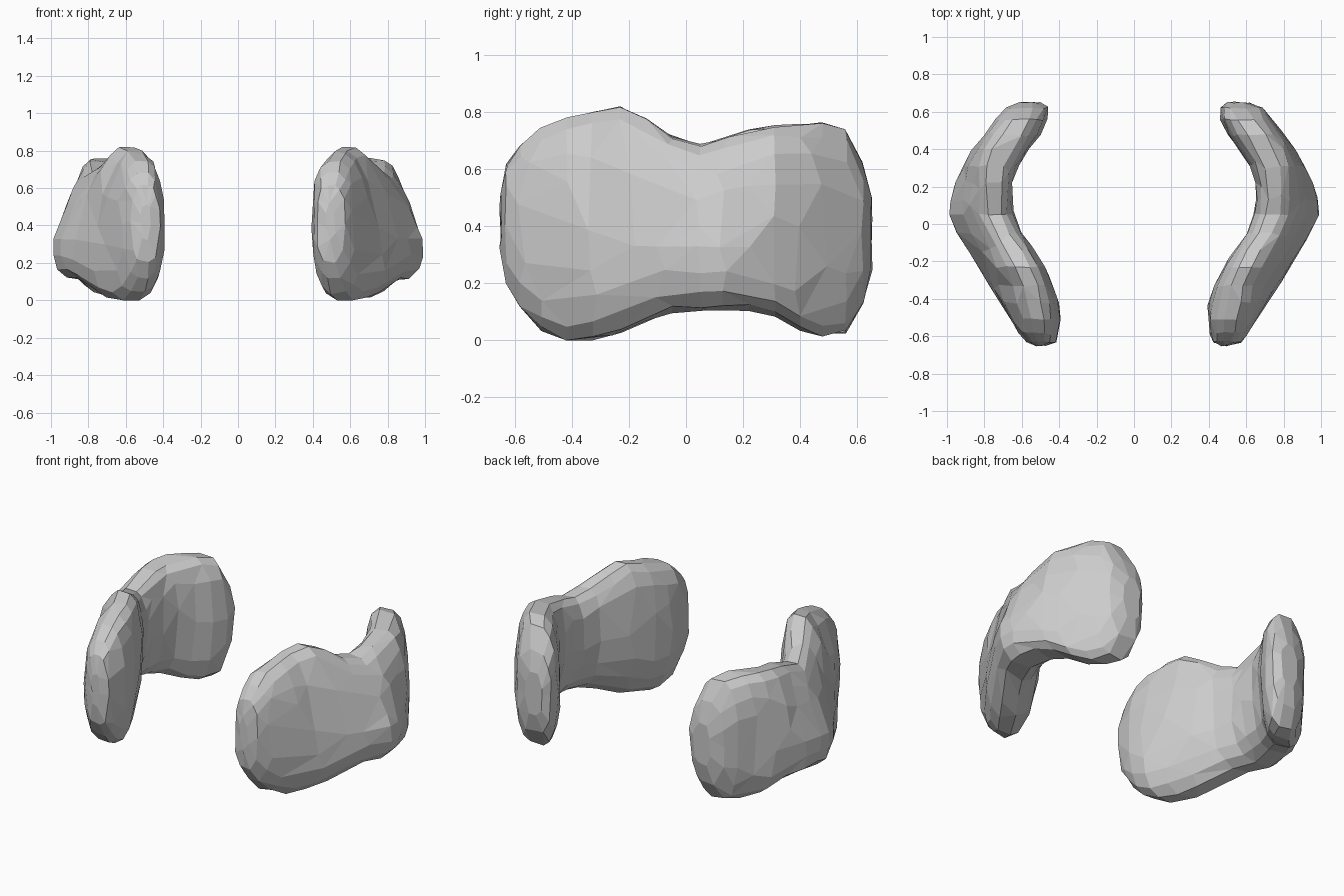
import bpy, bmesh, math, random

# Cross-sections along y: (y, z_low, z_high, x_inner, x_outer, inward lean of outer wall, squareness)
STATIONS = [
    (-0.65, 0.32, 0.52, 0.47, 0.52, 0.00, 0.8),
    (-0.63, 0.20, 0.62, 0.42, 0.575, 0.00, 0.8),
    (-0.58, 0.12, 0.68, 0.405, 0.615, 0.00, 0.75),
    (-0.51, 0.04, 0.74, 0.392, 0.66, 0.01, 0.75),
    (-0.42, 0.00, 0.775, 0.40, 0.715, 0.02, 0.75),
    (-0.33, 0.00, 0.80, 0.43, 0.775, 0.05, 0.75),
    (-0.23, 0.03, 0.82, 0.48, 0.835, 0.06, 0.75),
    (-0.14, 0.07, 0.77, 0.535, 0.89, 0.07, 0.72),
    (-0.05, 0.10, 0.71, 0.60, 0.945, 0.07, 0.7),
    (0.05, 0.105, 0.685, 0.64, 0.99, 0.07, 0.68),
    (0.13, 0.11, 0.71, 0.652, 0.985, 0.065, 0.65),
    (0.22, 0.11, 0.73, 0.65, 0.955, 0.05, 0.6),
    (0.31, 0.09, 0.75, 0.62, 0.915, 0.025, 0.58),
    (0.40, 0.04, 0.755, 0.56, 0.86, 0.01, 0.58),
    (0.48, 0.02, 0.755, 0.50, 0.80, 0.00, 0.62),
    (0.56, 0.03, 0.735, 0.465, 0.74, 0.00, 0.68),
    (0.62, 0.13, 0.62, 0.46, 0.69, 0.00, 0.75),
    (0.65, 0.25, 0.50, 0.50, 0.62, 0.00, 0.8),
]
SIDES = 18


def soft(v, p):
    return math.copysign(abs(v) ** p, v)


def fit(values, low, high):
    """Stretch a list of numbers to exactly fill low..high."""
    a, b = min(values), max(values)
    return [low + (v - a) / (b - a) * (high - low) for v in values]


def curved_lobe(name, side, seed):
    rng = random.Random(seed)
    bm = bmesh.new()
    rings = []
    for y, z0, z1, xi, xo, lean, power in STATIONS:
        h, w = (z1 - z0) / 2, (xo - xi) / 2
        xs, zs = [], []
        for i in range(SIDES):
            a = 2 * math.pi * i / SIDES
            s, c = soft(math.sin(a), 0.85), soft(math.cos(a), power)
            xs.append(w * c - lean * s * (0.9 + 0.6 * c))
            # underside rises towards the outer edge
            zs.append(h * s + (lean * 0.8 * c if s < 0 < c else 0))
        ring = []
        for x, z in zip(fit(xs, xi, xo), fit(zs, z0, z1)):
            j = [rng.uniform(-0.008, 0.008) for _ in range(3)]
            ring.append(bm.verts.new((side * (x + j[0] * 0.7), y + j[1] * 0.6,
                                      max(0.0, z + j[2]))))
        rings.append(ring)
    # skin and end caps
    for r0, r1 in zip(rings, rings[1:]):
        for i in range(SIDES):
            k = (i + 1) % SIDES
            bm.faces.new((r0[i], r0[k], r1[k], r1[i]))
    bm.faces.new(rings[0])
    bm.faces.new(rings[-1])
    bmesh.ops.recalc_face_normals(bm, faces=bm.faces[:])
    me = bpy.data.meshes.new(name)
    bm.to_mesh(me)
    bm.free()
    ob = bpy.data.objects.new(name, me)
    bpy.context.collection.objects.link(ob)
    # irregular flat facets
    dec = ob.modifiers.new("facets", 'DECIMATE')
    dec.ratio = 0.68
    return ob


curved_lobe("right_curved_lobe", 1, 3)
curved_lobe("left_curved_lobe", -1, 8)
